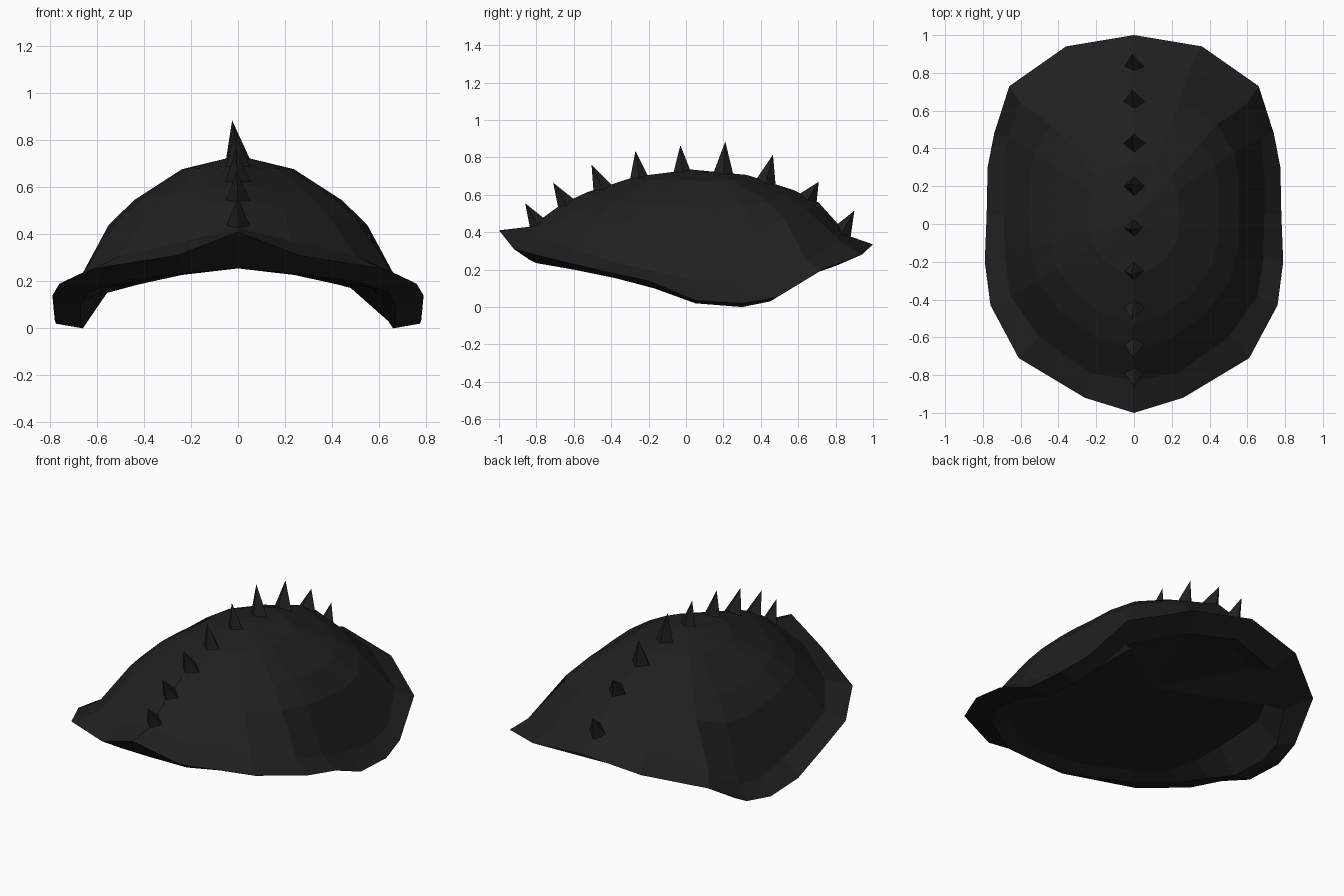
import bpy, bmesh
from mathutils import Vector

if "Cube" in bpy.data.objects:
    bpy.data.objects.remove(bpy.data.objects["Cube"])

mat = bpy.data.materials.new("charcoal black")
mat.diffuse_color = (0.0145, 0.0145, 0.0145, 1)
mat.use_nodes = True
mat.node_tree.nodes["Principled BSDF"].inputs["Base Color"].default_value = mat.diffuse_color


def make_object(name, bm):
    bmesh.ops.recalc_face_normals(bm, faces=bm.faces)
    me = bpy.data.meshes.new(name)
    bm.to_mesh(me)
    bm.free()
    me.materials.append(mat)
    ob = bpy.data.objects.new(name, me)
    bpy.context.collection.objects.link(ob)
    return ob


# Right halves of the three guiding loops, back to front
rim = [(0, 1, .335), (.36, .94, .28), (.66, .73, .20), (.74, .48, .05), (.775, .3, .02),
       (.78, .05, .035), (.79, -.2, .14), (.76, -.43, .19), (.61, -.71, .255),
       (.26, -.92, .31), (0, -1, .41)]
crease = [(0, .87, .38), (.3, .83, .35), (.60, .64, .25), (.67, .46, .12), (.69, .28, .10),
          (.69, .05, .14), (.685, -.17, .19), (.655, -.38, .24), (.5, -.6, .31),
          (.23, -.79, .37), (0, -.83, .43)]
under = [(0, .88, .255), (.3, .8, .22), (.56, .6, .15), (.64, .45, .03), (.66, .3, 0),
         (.67, .05, .02), (.67, -.17, .10), (.64, -.38, .155), (.5, -.6, .20),
         (.22, -.8, .235), (0, -.84, .255)]


def mirrored(half):
    return half + [(-x, y, z) for x, y, z in half[-2:0:-1]]


def dome_ring(s, f, drop):
    # shrink the rounded crease loop toward the crown and raise it
    pts = [Vector(p) for p in mirrored(crease)]
    ring = []
    for i, p in enumerate(pts):
        off_spine = abs(p.x) > .01
        if off_spine:
            p = p * .5 + (pts[i - 1] + pts[(i + 1) % len(pts)]) * .25
        y = .03 + (p.y - .03) * s
        z = p.z + (.735 - p.z) * f + .05 * min(0, y) - drop * off_spine
        ring.append((p.x * s, y, z))
    return ring


# Ceiling edge of the hollow underneath
ceiling = [(x * .85, y * .9, max(z + .025, .17)) for x, y, z in mirrored(under)]

# Shell: hollow, underside, rim and dome
bm = bmesh.new()
loops = [ceiling, mirrored(under), mirrored(rim), mirrored(crease),
         dome_ring(.81, .5, .015), dome_ring(.65, .69, .015), dome_ring(.35, .92, .012)]
rings = [[bm.verts.new(p) for p in loop] for loop in loops]
n = len(rings[0])
for a, b in zip(rings, rings[1:]):
    for i in range(n):
        j = (i + 1) % n
        bm.faces.new((a[i], a[j], b[j], b[i]))
for ring, centre in ((rings[0], (0, .15, .28)), (rings[-1], (0, .03, .735))):
    c = bm.verts.new(centre)
    for i in range(n):
        bm.faces.new((ring[i], ring[(i + 1) % n], c))
make_object("shell", bm)

# Row of four-sided spikes along the spine: base y, base z, tip y, tip z
spikes = [(-.79, .44, -.86, .555), (-.64, .55, -.71, .665), (-.45, .64, -.505, .76),
          (-.25, .69, -.27, .835), (-.02, .71, -.03, .865), (.20, .72, .21, .885),
          (.43, .68, .465, .815), (.66, .59, .71, .67), (.84, .41, .90, .515)]
for k, (by, bz, ty, tz) in enumerate(spikes):
    base = Vector((0, by, bz))
    tip = Vector((-.025 * k / 5 if k < 6 else -.01, ty, tz))
    d = (tip - base).normalized()
    base -= d * .03
    side = Vector((1, 0, 0))
    fore = d.cross(side).normalized()
    bm = bmesh.new()
    corners = [bm.verts.new(base + v * .06) for v in (side, fore, -side, -fore)]
    top = bm.verts.new(tip)
    bm.faces.new(corners)
    for i in range(4):
        bm.faces.new((corners[i], corners[(i + 1) % 4], top))
    make_object(f"spike_{k + 1}", bm)
